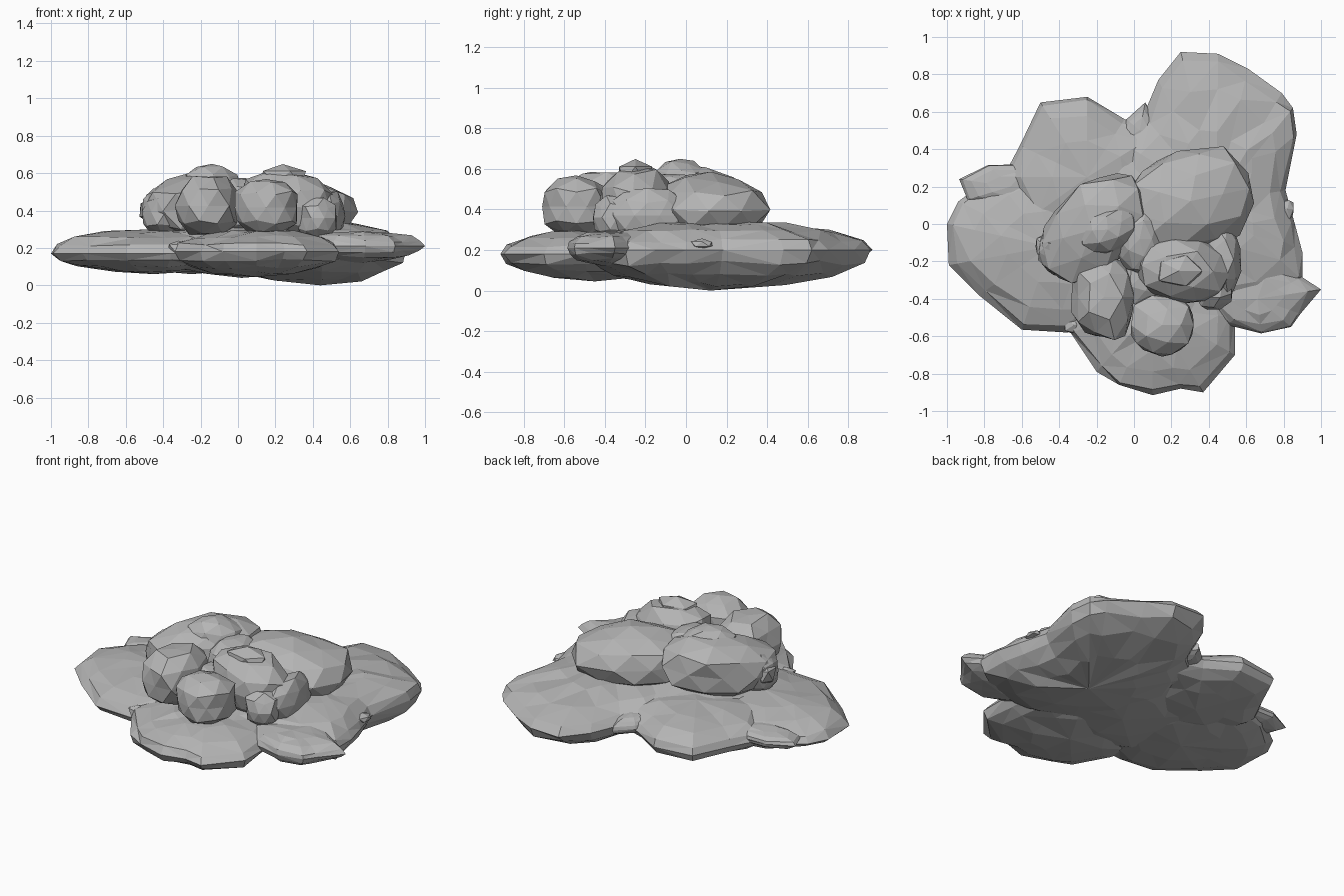
import bpy, bmesh, random
from math import sin, cos, radians
from mathutils import Vector, noise

if "Cube" in bpy.data.objects:
    bpy.data.objects.remove(bpy.data.objects["Cube"])

# Mid-grey stone
stone = bpy.data.materials.new("stone_grey")
stone.diffuse_color = (.46, .46, .46, 1)
stone.use_nodes = True
stone.node_tree.nodes["Principled BSDF"].inputs["Base Color"].default_value = stone.diffuse_color


def finish(bm, name):
    bmesh.ops.triangulate(bm, faces=bm.faces[:])
    bmesh.ops.recalc_face_normals(bm, faces=bm.faces[:])
    me = bpy.data.meshes.new(name)
    bm.to_mesh(me)
    bm.free()
    me.materials.append(stone)
    ob = bpy.data.objects.new(name, me)
    bpy.context.collection.objects.link(ob)
    return ob


def slab(name, centre, outline, z_bot, z_rim, z_top, seed):
    """Lens-shaped faceted slab: shrinking rings of a plan outline."""
    rnd = random.Random(seed)
    bm = bmesh.new()
    cx, cy = centre
    levels = [(.45, -.83), (.75, -.62), (.93, -.33), (1, 0), (.94, .33), (.76, .66), (.45, .9)]

    def height(h):
        return z_rim + h * ((z_top - z_rim) if h > 0 else (z_rim - z_bot))

    rings = []
    for s, h in levels:
        ring = []
        for x, y in outline:
            j = 0 if h == 0 else rnd.uniform(-.035, .035)
            hz = h + (0 if h == 0 else rnd.uniform(-.07, .07))
            ring.append(bm.verts.new((cx + (x - cx) * (s + j), cy + (y - cy) * (s + j), height(hz))))
        rings.append(ring)
    n = len(outline)
    for a, b in zip(rings, rings[1:]):
        for i in range(n):
            k = (i + 1) % n
            bm.faces.new((a[i], a[k], b[k], b[i]))
    for ring, z in ((rings[0], z_bot), (rings[-1], z_top)):
        c = bm.verts.new((cx, cy, z))
        for i in range(n):
            bm.faces.new((ring[i], ring[(i + 1) % n], c))
    return finish(bm, name)


def boulder(name, centre, radii, yaw=0, tilt=0, seed=0, rough=.16, sub=2):
    """Lumpy faceted ellipsoid; tilt raises the +x side before yaw."""
    bm = bmesh.new()
    bmesh.ops.create_icosphere(bm, subdivisions=sub, radius=1)
    cy, sy, ct, st = cos(radians(yaw)), sin(radians(yaw)), cos(radians(tilt)), sin(radians(tilt))
    for v in bm.verts:
        d = v.co.normalized()
        box = (abs(d.x) ** 2.4 + abs(d.y) ** 2.4 + abs(d.z) ** 2.4) ** (-1 / 2.4)
        r = box * (.98 + rough * noise.noise(d * 1.8 + Vector((seed * 7.3, seed * 3.1, 1.7))))
        x, y, z = d.x * r * radii[0], d.y * r * radii[1], d.z * r * radii[2]
        x, z = x * ct - z * st, x * st + z * ct
        v.co = (centre[0] + x * cy - y * sy, centre[1] + x * sy + y * cy, centre[2] + z)
    return finish(bm, name)


# Broad flat base slabs
slab("base_slab_back_right", (.44, .12),
     [(.25, .92), (.45, .91), (.61, .83), (.79, .70), (.85, .62), (.87, .48), (.81, .18),
      (.86, 0), (.9, -.15), (.9, -.3), (.72, -.45), (.45, -.5), (.15, -.42), (-.15, -.15),
      (-.2, .2), (-.1, .46), (.05, .58), (.13, .77)], 0, .20, .34, 1)
slab("base_slab_left", (-.45, -.12),
     [(-1, 0), (-.94, .12), (-.75, .26), (-.55, .32), (-.3, .3), (-.05, .2), (.1, -.1),
      (.03, -.4), (-.2, -.56), (-.36, -.58), (-.6, -.565), (-.83, -.38), (-.99, -.22)],
     .06, .17, .30, 2)
slab("base_slab_back_left", (-.25, .25),
     [(-.5, .65), (-.25, .68), (-.05, .56), (.15, .5), (.2, .2), (.05, -.1), (-.3, -.15),
      (-.6, 0), (-.7, .25), (-.61, .42)], .06, .18, .315, 3)
slab("base_slab_front", (.1, -.45),
     [(-.34, -.58), (-.2, -.79), (-.08, -.86), (.1, -.915), (.25, -.88), (.37, -.9), (.54, -.7),
      (.54, -.5), (.5, -.25), (.3, -.08), (0, -.05), (-.25, -.2), (-.37, -.42)],
     .045, .18, .30, 4)
slab("base_slab_front_right", (.66, -.4),
     [(1, -.35), (.89, -.48), (.84, -.55), (.68, -.585), (.5, -.54), (.35, -.42), (.45, -.2),
      (.75, -.15), (.9, -.285)], .12, .21, .29, 5)
# Broad core filling the valleys between the slabs
slab("base_core", (.02, -.08),
     [(-.6, -.1), (-.45, .25), (-.1, .47), (.3, .45), (.6, .15), (.6, -.3), (.35, -.55),
      (0, -.62), (-.38, -.45)], .04, .18, .345, 8)

# Small spurs poking out of the base
slab("spur_left", (-.66, .2),
     [(-.935, .24), (-.78, .315), (-.55, .32), (-.4, .2), (-.55, .05), (-.89, .13)],
     .14, .20, .25, 6)
boulder("pebble_right", (.82, .08, .23), (.04, .06, .025), seed=2, sub=1)
boulder("pebble_front", (-.32, -.54, .20), (.06, .05, .04), seed=3, sub=1)
slab("chip_back", (.03, .5),
     [(.06, .65), (.15, .5), (.05, .35), (-.1, .42), (-.04, .56)], .14, .19, .25, 7)

# Boulders heaped on the slabs
boulder("boulder_back_right", (.29, .12, .415), (.36, .265, .165), 12, -4, seed=1)
boulder("boulder_left", (-.21, -.02, .43), (.34, .23, .175), 42, 6, seed=4)
boulder("peak_left", (-.14, -.03, .52), (.17, .12, .13), 30, 0, seed=14)
boulder("boulder_centre_right", (.26, -.24, .43), (.265, .185, .19), -5, -8, seed=5)
boulder("boulder_front_left", (-.16, -.39, .425), (.175, .235, .17), 0, 0, seed=6)
boulder("boulder_front_right", (.15, -.54, .415), (.18, .175, .15), 0, 0, seed=7)
boulder("stone_right_front", (.42, -.34, .36), (.11, .12, .12), 20, seed=8)
boulder("stone_right", (.47, -.19, .37), (.105, .20, .14), 0, seed=9)
boulder("stone_centre", (.03, -.08, .46), (.13, .19, .125), 0, seed=10)
boulder("stone_middle", (.04, -.28, .38), (.13, .16, .12), 0, seed=15)
boulder("knob_left", (-.475, -.12, .40), (.055, .07, .07), 0, seed=11, sub=1)
boulder("stone_left", (-.39, -.15, .39), (.13, .13, .13), 0, seed=12)
boulder("peak_right", (.24, -.25, .575), (.13, .09, .075), 0, seed=13, sub=1)
